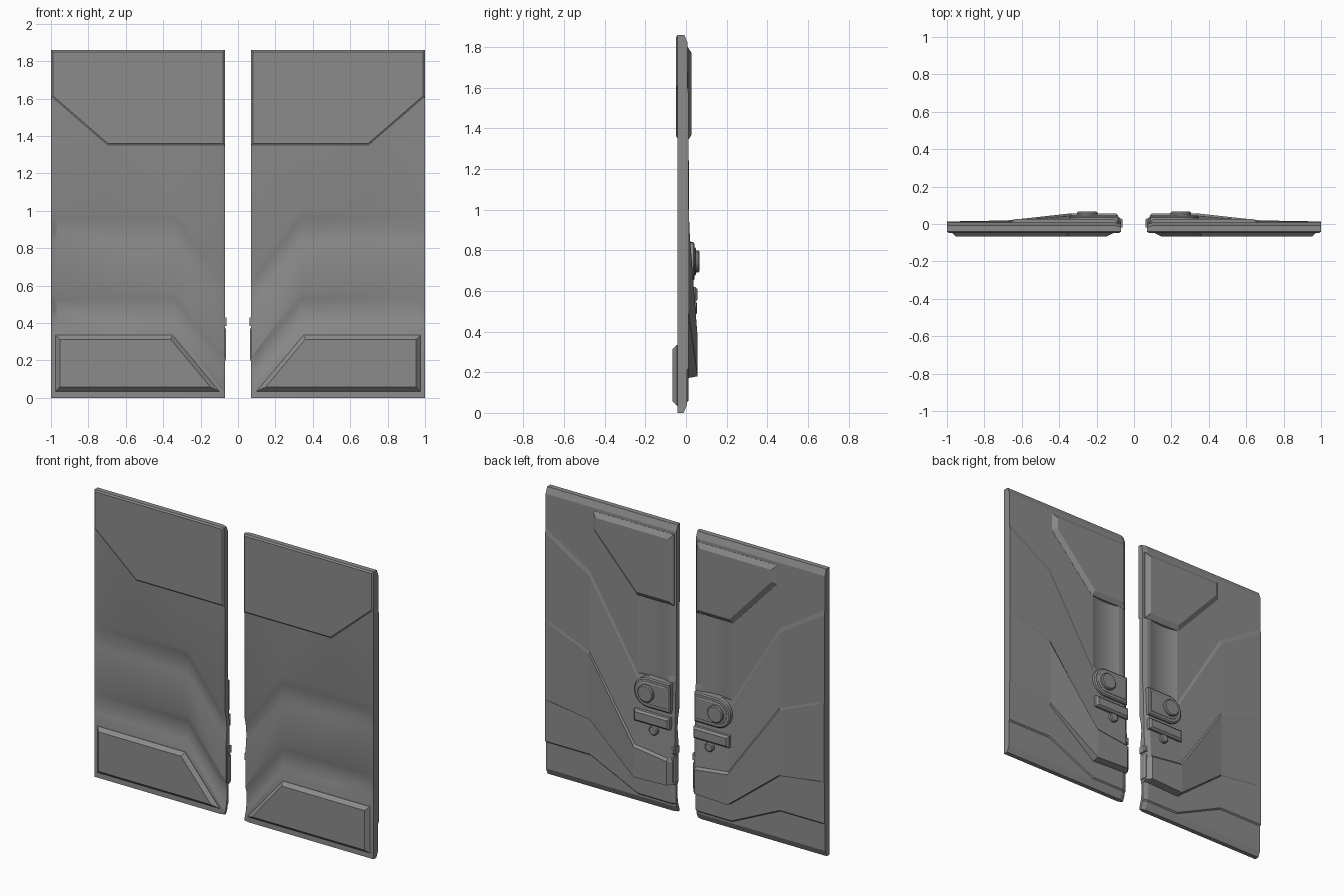
import bpy, bmesh
from math import radians, cos, sin, pi
from mathutils import Vector

if "Cube" in bpy.data.objects:
    bpy.data.objects.remove(bpy.data.objects["Cube"], do_unlink=True)

GREY = (0.26, 0.26, 0.26, 1)
steel = bpy.data.materials.new("steel grey")
steel.use_nodes = True
steel.diffuse_color = GREY
steel.node_tree.nodes["Principled BSDF"].inputs["Base Color"].default_value = GREY


def finish(name, bm):
    bmesh.ops.recalc_face_normals(bm, faces=bm.faces[:])
    mesh = bpy.data.meshes.new(name)
    bm.to_mesh(mesh)
    bm.free()
    mesh.materials.append(steel)
    ob = bpy.data.objects.new(name, mesh)
    bpy.context.collection.objects.link(ob)
    return ob


def mirror(ob):
    mod = ob.modifiers.new("other_door", 'MIRROR')
    mod.use_mirror_merge = False
    return ob


def plate(name, outline, y0, y1, y2, inset):
    """Prism on an (x, z) outline from y0 to y1, with a chamfer up to y2."""
    bm = bmesh.new()
    face = bm.faces.new([bm.verts.new((x, y0, z)) for x, z in outline])
    geom = bmesh.ops.extrude_face_region(bm, geom=[face])["geom"]
    top = [g for g in geom if isinstance(g, bmesh.types.BMFace)]
    bmesh.ops.translate(bm, verts=top[0].verts[:], vec=(0, y1 - y0, 0))
    bmesh.ops.recalc_face_normals(bm, faces=bm.faces[:])
    bmesh.ops.inset_region(bm, faces=top, thickness=inset, use_even_offset=True)
    bmesh.ops.translate(bm, verts=top[0].verts[:], vec=(0, y2 - y1, 0))
    return mirror(finish(name, bm))


def rect(x0, x1, z0, z1):
    return [(x0, z0), (x1, z0), (x1, z1), (x0, z1)]


def arc(cx, cz, r, start, end, n):
    steps = [radians(start + (end - start) * i / n) for i in range(n + 1)]
    return [(cx + r * cos(a), cz + r * sin(a)) for a in steps]


# Door slab: side sections lofted across x, coved bands in front, chevron tiers behind
COVES = [(.37, 0), (.41, .012), (.47, .02), (.53, .016), (.565, .007),
         (.8, .007), (.84, .013), (.9, .017), (.96, .011), (1.01, 0)]


def section(shift, cove, trim, l4, l3, l2, l1, h_low, h_high):
    front = -.041 + trim
    pts = [(front, 0)]
    pts += [(front + d * cove, z + shift) for z, d in COVES]
    pts += [(front, 1.86)]
    back = [(-.008, 1.86), (.008, 1.82), (.008, l1 + .03), (.013, l1),
            (h_high, l2), (h_low, l2 - .015), (h_low, l3), (.012, l3 - .008),
            (.012, l4), (.005, l4 - .008), (.005, .04), (-.012, 0)]
    return pts + [(y - trim, z) for y, z in back]


SECTIONS = [
    (.07, section(-.35, 1, .01, .06, .19, .35, .85, .035, .028)),
    (.10, section(-.31, 1, 0, .06, .19, .36, .85, .057, .043)),
    (.335, section(0, 1, 0, .06, .18, .39, .80, .057, .043)),
    (.68, section(0, 1, 0, .22, .45, .885, 1.37, .019, .015)),
    (.97, section(0, 1, 0, .22, .49, 1.0, 1.55, .014, .013)),
    (1.0, section(0, 0, 0, .22, .49, 1.01, 1.57, .014, .013)),
]
bm = bmesh.new()
rings = [[bm.verts.new((x, y, z)) for y, z in pts] for x, pts in SECTIONS]
for a, b in zip(rings, rings[1:]):
    for i in range(len(a)):
        j = (i + 1) % len(a)
        bm.faces.new((a[i], a[j], b[j], b[i]))
bm.faces.new(rings[0])
bm.faces.new(rings[-1])
slab = finish("door_slab", bm)

# Shallow curved channel above the handle
R = .375
bm = bmesh.new()
bmesh.ops.create_cone(bm, cap_ends=True, segments=96, radius1=R, radius2=R, depth=.5)
bmesh.ops.translate(bm, verts=bm.verts[:], vec=(.23, .008 + R - .015, 1.09))
cutter = finish("channel_cutter", bm)
cutter.hide_render = True
cut = slab.modifiers.new("channel", 'BOOLEAN')
cut.operation = 'DIFFERENCE'
cut.solver = 'EXACT'
cut.object = cutter
bpy.ops.object.select_all(action='DESELECT')
bpy.context.view_layer.objects.active = slab
slab.select_set(True)
bpy.ops.object.modifier_apply(modifier=cut.name)
bpy.data.objects.remove(cutter, do_unlink=True)

# Smooth coves in front, crisp facets behind
bpy.ops.object.shade_smooth_by_angle(angle=radians(22))
for p in slab.data.polygons:
    if p.normal.y > -.2:
        p.use_smooth = False
mirror(slab)

# Front plates
plate("upper_front_plate",
      [(1, 1.86), (.07, 1.86), (.07, 1.35), (.7, 1.35), (1, 1.61)],
      -.025, -.041, -.048, .01)
plate("lower_front_plate",
      [(.975, .335), (.975, .035), (.1, .035), (.35, .335)],
      -.03, -.044, -.067, .022)

# Back window panel
plate("upper_back_panel",
      [(.08, 1.8), (.66, 1.8), (.66, 1.68), (.345, 1.34), (.08, 1.34)],
      -.005, .009, .028, .03)

# Handle: rounded plate, raised centre, round knob
HX, HZ = .25, .745
plate("handle_plate",
      [(.085, HZ - .095)] + arc(HX, HZ, .095, -90, 90, 14) + [(.085, HZ + .095)],
      0, .036, .042, .008)
plate("handle_centre",
      [(.105, HZ - .07)] + arc(HX, HZ, .07, -90, 90, 14) + [(.105, HZ + .07)],
      .03, .044, .048, .006)
plate("handle_knob", arc(HX, HZ, .055, 0, 345, 23), .04, .06, .066, .006)

# Latch bar with a small round stud below it
plate("latch_bar", rect(.085, .34, .545, .62), .01, .045, .057, .012)
plate("latch_stud", arc(.2, .515, .03, 0, 337.5, 15), .02, .05, .055, .006)

# Interlocking bumps on the meeting edge
plate("edge_lock_low", rect(.064, .1, .2, .37), -.015, .02, .03, .006)
plate("edge_lock_high", rect(.062, .1, .385, .43), -.02, .022, .03, .006)
